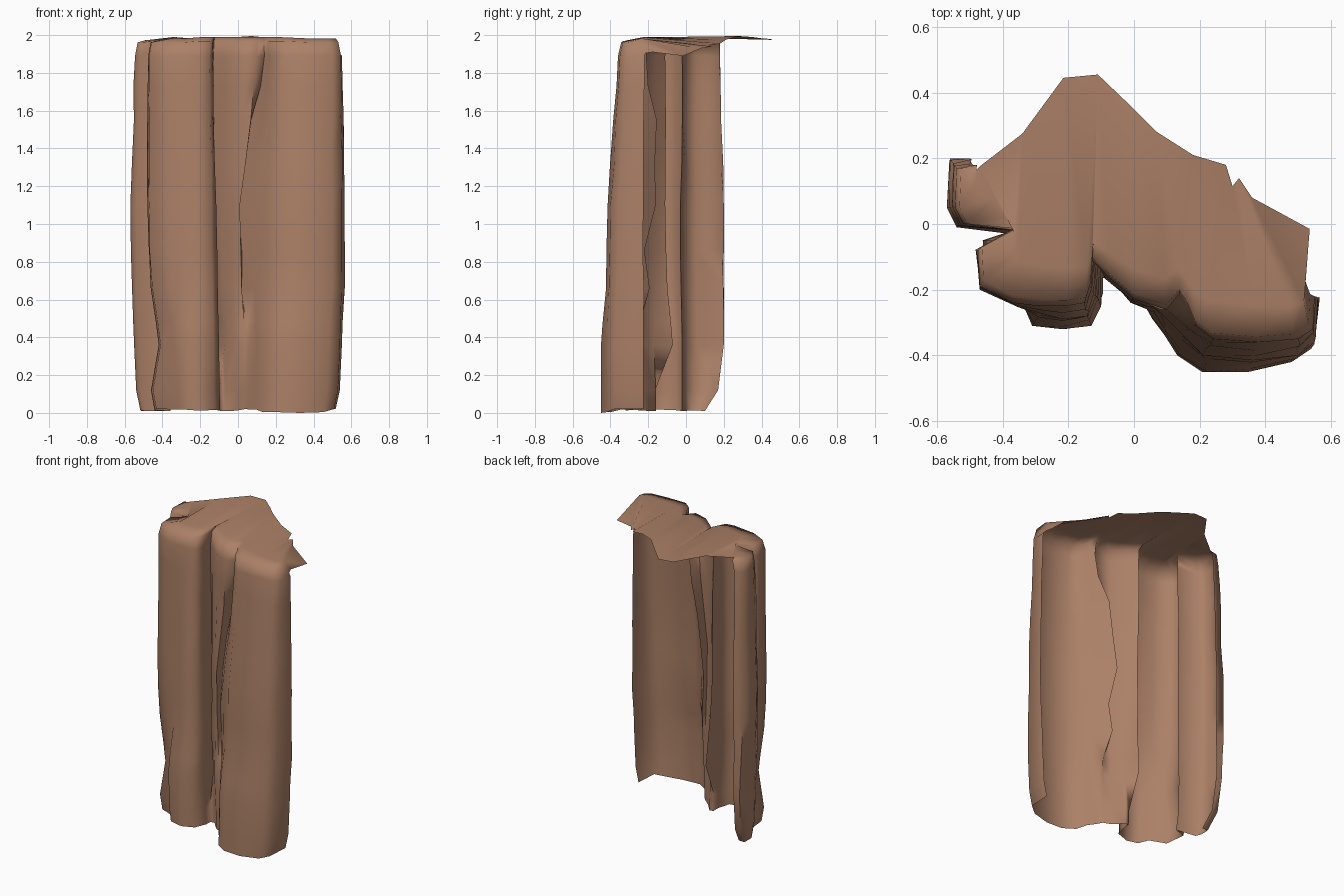
import bpy, bmesh, random

if "Cube" in bpy.data.objects:
    bpy.data.objects.remove(bpy.data.objects["Cube"])

random.seed(4)

rock = bpy.data.materials.new("warm brown rock")
rock.diffuse_color = (0.41, 0.217, 0.135, 1)
rock.use_nodes = True
rock.node_tree.nodes["Principled BSDF"].inputs["Base Color"].default_value = rock.diffuse_color

# Plan outlines of the folded cliff face, left back end round the front to right end
LOW = [(-.50, .20), (-.545, .20), (-.55, .06), (-.53, 0), (-.38, -.02), (-.42, -.05),
       (-.41, -.20), (-.34, -.24), (-.31, -.31), (-.22, -.32), (-.13, -.31), (-.10, -.25),
       (-.10, -.07), (-.07, -.17), (-.01, -.24), (.04, -.26), (.06, -.27), (.10, -.34),
       (.14, -.40), (.22, -.45), (.35, -.45), (.48, -.42), (.54, -.38), (.55, -.225)]
MID = [(-.50, .20), (-.56, .195), (-.57, .05), (-.54, -.01), (-.38, -.03), (-.48, -.08),
       (-.47, -.20), (-.36, -.25), (-.29, -.27), (-.22, -.29), (-.14, -.28), (-.115, -.22),
       (-.12, -.11), (-.09, -.16), (-.01, -.23), (.01, -.245), (.00, -.16), (.08, -.27),
       (.14, -.33), (.21, -.40), (.36, -.415), (.50, -.40), (.55, -.36), (.565, -.225)]
TOP = [(-.49, .18), (-.54, .17), (-.545, .05), (-.52, 0), (-.37, -.02), (-.475, -.08),
       (-.47, -.19), (-.37, -.24), (-.29, -.25), (-.21, -.25), (-.15, -.24), (-.135, -.19),
       (-.13, -.11), (-.08, -.16), (0, -.23), (.10, -.26), (.14, -.21), (.165, -.25),
       (.19, -.31), (.24, -.35), (.38, -.36), (.50, -.35), (.545, -.32), (.55, -.22)]
N = len(LOW)
CRACK = 16


def blend(a, b, t, z, jitter=0.0, crack=None):
    """One ring of the face between two outlines, with an optional crack position."""
    ring = [(p[0] + (q[0] - p[0]) * t + random.uniform(-jitter, jitter),
             p[1] + (q[1] - p[1]) * t + random.uniform(-jitter, jitter), z)
            for p, q in zip(a, b)]
    if crack:
        ring[CRACK] = (*crack, z)
    return ring


def foot(z, shrink, back, rough):
    """Bottom rings: curled in, with the creases fading out."""
    ring = []
    for i, (x, y) in enumerate(LOW):
        j, k = max(i - 1, 0), min(i + 1, N - 1)
        y = (LOW[j][1] + y + LOW[k][1]) / 3 if 9 < i < 17 else y
        y = y * back if y > 0 else y
        x -= .05 if i in (5, 6) else 0
        ring.append((x * shrink, y, z + random.uniform(-rough, rough)))
    return ring


def rim(sx, pull, z, corner):
    """Top rings: rounded over towards the middle of the cap."""
    ring = []
    for i, (x, y) in enumerate(TOP):
        p = pull if i > 3 else 0
        ring.append((x * sx, y + (-.2 * x - y) * p, z + (.006 if abs(x) < .25 else 0)))
    ring[-1] = (*ring[-1][:2], corner)
    return ring


base = foot(.015, .94, .5, .006)
for i in range(18, N):                      # right pillar reaches lowest
    base[i] = (base[i][0], base[i][1], .004 if i < 22 else .02)
base[20] = (base[20][0], base[20][1], 0)

# Inner rim; the left pillar folds in to the edge of the cap
inner = rim(.95, .4, 1.983, 1.91)
for i, p in enumerate([(-.48, .165), (-.485, .15), (-.48, .13), (-.43, .08),
                       (-.37, .025), (-.365, -.025), (-.36, -.09)]):
    inner[i] = (*p, 1.975)

rings = [base,
         foot(.12, .98, .85, 0),
         blend(LOW, MID, 0, .36),
         blend(LOW, MID, .25, .48),
         blend(LOW, MID, .75, .66, .005),
         blend(LOW, MID, .9, .86, .004, (.02, -.22)),
         blend(LOW, MID, 1, 1.1),
         blend(MID, TOP, .3, 1.32, .005, (.03, -.165)),
         blend(MID, TOP, .6, 1.55, .005, (.07, -.155)),
         blend(MID, TOP, .8, 1.73, .004, (.12, -.20)),
         blend(MID, TOP, 1, 1.89),
         rim(.975, .06, 1.962, 1.905),
         inner]

bm = bmesh.new()
grid = [[bm.verts.new(p) for p in ring] for ring in rings]
for a, b in zip(grid, grid[1:]):
    for i in range(N - 1):
        bm.faces.new((a[i], a[i + 1], b[i + 1], b[i]))

# Overhanging cap sheet: strips from the inner rim to a ragged back edge
BACK = [(-.47, .175, 1.975), (-.34, .275, 1.99), (-.215, .445, 1.98), (-.11, .455, 1.975),
        (0, .35, 1.99), (.07, .28, 1.995), (.18, .21, 1.975), (.28, .18, 1.955),
        (.30, .115, 1.945), (.32, .14, 1.94), (.36, .08, 1.93), (.535, -.015, 1.89)]
LINK = [0, 0, 0, 0, 0, 1, 1, 1, 2, 2, 3, 3, 3, 4, 4, 5, 6, 6, 7, 8, 9, 10, 11, 11]
back = [bm.verts.new(p) for p in BACK]
for i in range(N - 1):
    a, b = grid[-1][i], grid[-1][i + 1]
    p, q = back[LINK[i]], back[LINK[i + 1]]
    if p is q:
        bm.faces.new((a, b, p))
    else:
        bm.faces.new((a, b, p))
        bm.faces.new((b, q, p))

mesh = bpy.data.meshes.new("cliff_face")
bm.to_mesh(mesh)
bm.free()
mesh.materials.append(rock)
cliff = bpy.data.objects.new("cliff_face", mesh)
bpy.context.collection.objects.link(cliff)
bpy.context.view_layer.objects.active = cliff
cliff.select_set(True)
bpy.ops.object.shade_smooth_by_angle(angle=1.5)
